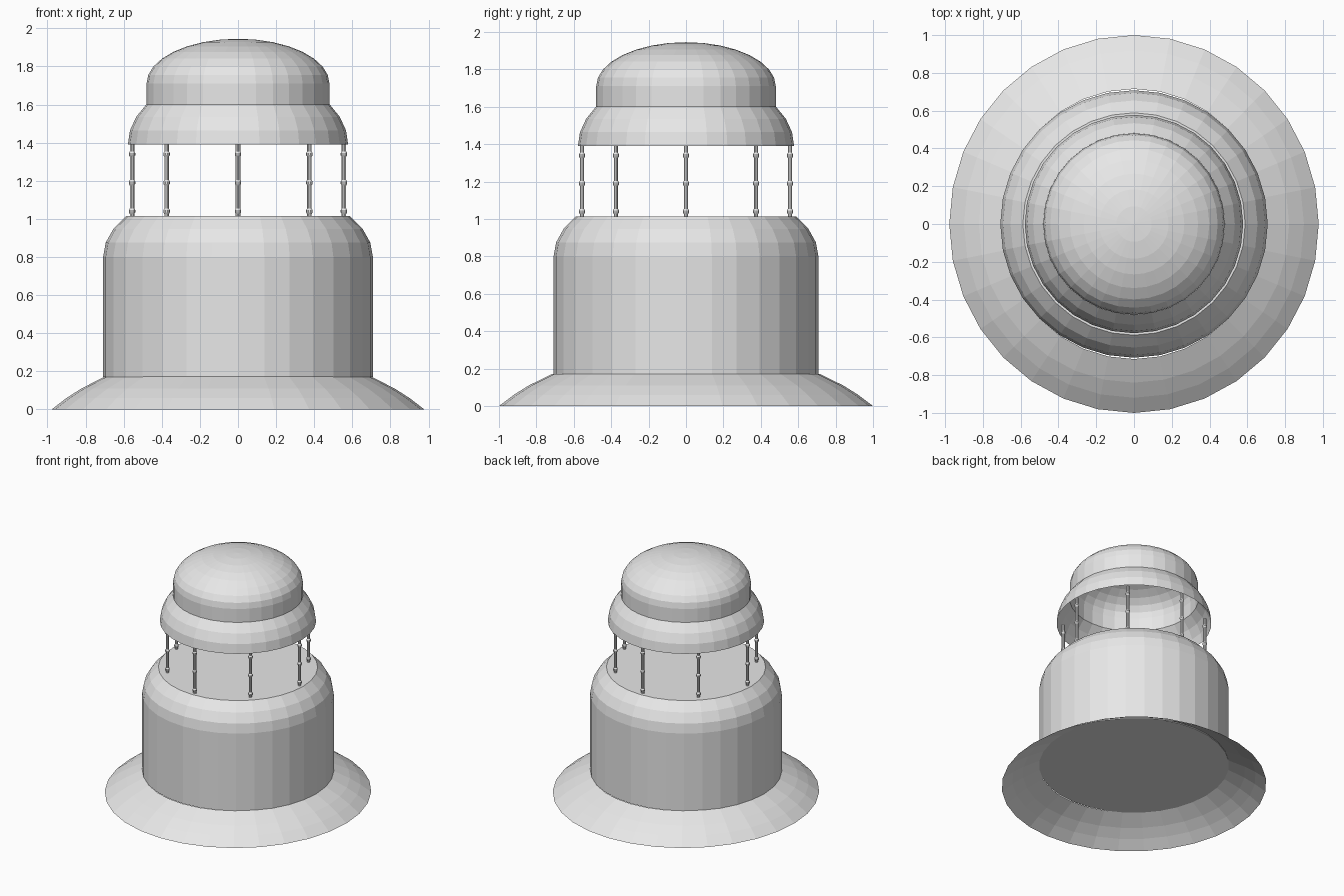
import bpy, bmesh, math

if "Cube" in bpy.data.objects:
    bpy.data.objects.remove(bpy.data.objects["Cube"])

SEG = 32
grey = bpy.data.materials.new("light grey")
grey.diffuse_color = (0.8, 0.8, 0.8, 1)
grey.use_nodes = True
grey.node_tree.nodes["Principled BSDF"].inputs["Base Color"].default_value = grey.diffuse_color


def lathe(name, profile, seg=SEG, sx=1.0, loc=(0, 0, 0), cap_bottom=False, cap_top=False):
    """Turn a bottom-to-top (radius, z) profile around the z axis."""
    bm = bmesh.new()
    rings = []
    for r, z in profile:
        if r < 1e-5:
            rings.append([bm.verts.new((0, 0, z))])
        else:
            rings.append([bm.verts.new((sx * r * math.cos(math.tau * i / seg),
                                        r * math.sin(math.tau * i / seg), z))
                          for i in range(seg)])
    for a, b in zip(rings, rings[1:]):
        for i in range(seg):
            j = (i + 1) % seg
            if len(b) == 1:
                bm.faces.new((a[i], a[j], b[0]))
            else:
                bm.faces.new((a[i], a[j], b[j], b[i]))
    if cap_bottom:
        bm.faces.new(rings[0][::-1])
    if cap_top:
        bm.faces.new(rings[-1])
    mesh = bpy.data.meshes.new(name)
    bm.to_mesh(mesh)
    bm.free()
    mesh.materials.append(grey)
    ob = bpy.data.objects.new(name, mesh)
    ob.location = loc
    bpy.context.collection.objects.link(ob)
    return ob


def bulge(radius, z, height, steps):
    """Lower part of a quarter ellipse, in 11.25 degree steps."""
    pts = []
    for k in range(steps + 1):
        t = math.pi / 16 * k
        r = 0 if k == 8 else radius * math.cos(t)
        pts.append((r, z + height * math.sin(t)))
    return pts


# flared skirt, open underneath
lathe("base_skirt", [(1.0, 0), (0.92, 0.06), (0.84, 0.11), (0.715, 0.172)], sx=0.978)

# closed drum with rounded shoulder and flat deck
lathe("drum", [(0.708, 0.17)] + bulge(0.708, 0.80, 0.385, 3),
      cap_bottom=True, cap_top=True)

# hollow canopy ring, neck and dome
lathe("canopy", bulge(0.578, 1.39, 0.38, 3))
lathe("dome", [(0.48, 1.60)] + bulge(0.48, 1.71, 0.235, 8))

# eight slim posts with three beads each
post = [(0.012, 1.01)]
for z in (1.04, 1.19, 1.34):
    post += [(0.012, z - 0.014), (0.017, z - 0.006), (0.017, z + 0.006), (0.012, z + 0.014)]
post.append((0.012, 1.405))
for n in range(8):
    a = math.tau * n / 8
    r = 0.556 if n % 2 == 0 else 0.53
    lathe(f"post_{n + 1}", post, seg=10,
          loc=(r * math.cos(a), r * math.sin(a), 0), cap_bottom=True, cap_top=True)
